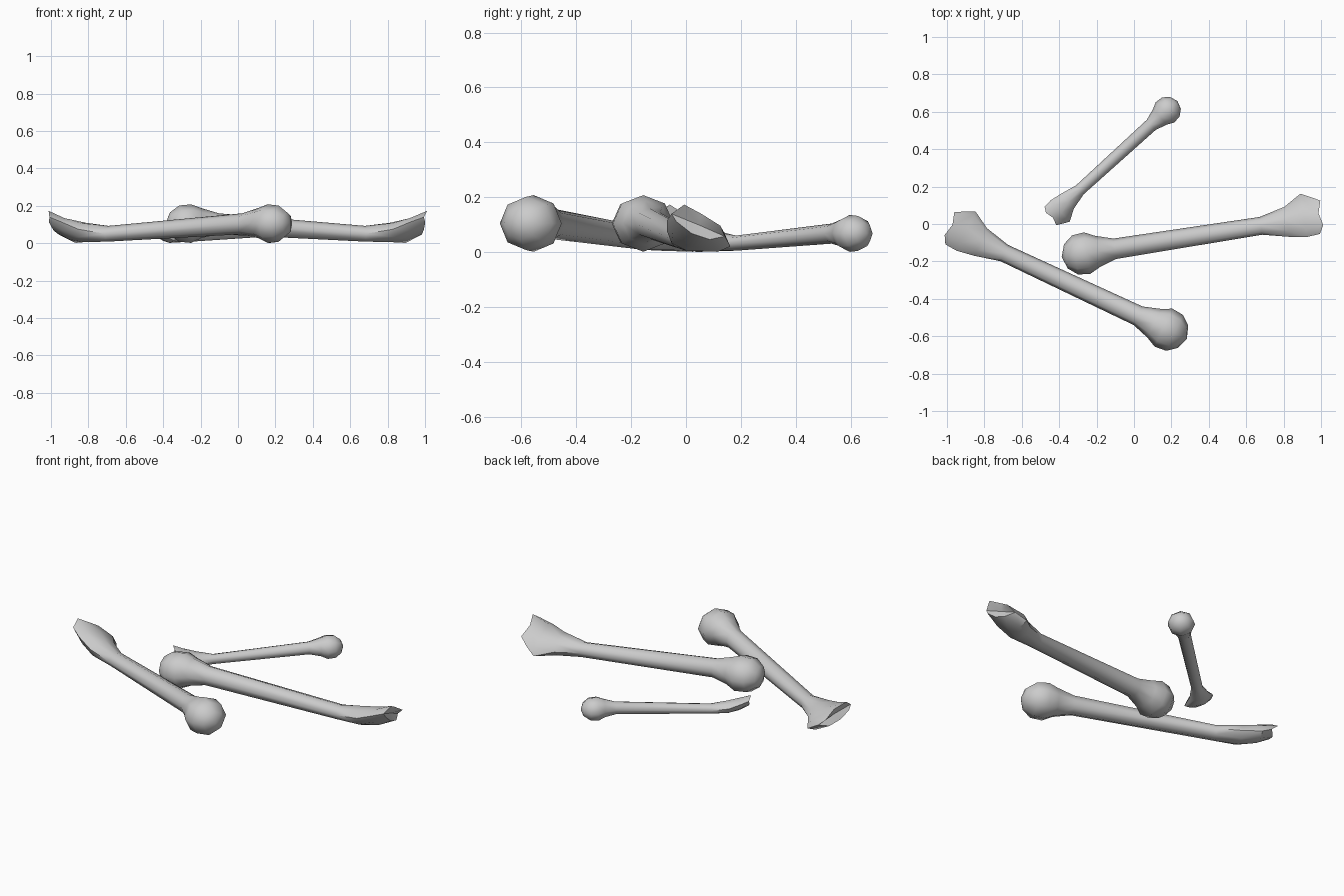
import bpy, bmesh, math
from mathutils import Vector, Matrix

if "Cube" in bpy.data.objects:
    bpy.data.objects.remove(bpy.data.objects["Cube"])

SIDES = 8
# cross-sections along the bone: distance, side offset, height, half width, half height, roll (deg)
RINGS = [
    (-0.085, 0.0, 0.105, 0.066, 0.060, 0),
    (-0.035, 0.0, 0.105, 0.106, 0.097, 0),
    (0.030, 0.0, 0.105, 0.112, 0.103, 0),
    (0.085, 0.0, 0.108, 0.085, 0.080, 0),
    (0.180, 0.0, 0.104, 0.055, 0.056, 0),
    (0.970, 0.0, 0.051, 0.048, 0.042, 0),
    (1.110, 0.0, 0.058, 0.083, 0.053, -12),
    (1.205, 0.02, 0.068, 0.126, 0.050, -22),
    (1.285, 0.0, 0.104, 0.098, 0.040, -28),
]


def bone(name, head, angle, scale=1.0, mirror=1):
    bm = bmesh.new()
    loops = []
    for u, v, z, rv, rz, roll in RINGS:
        r = math.radians(roll)
        loop = []
        for i in range(SIDES):
            a = 2 * math.pi * i / SIDES
            p, q = rv * math.cos(a), rz * math.sin(a)
            loop.append(bm.verts.new((u, v + p * math.cos(r) - q * math.sin(r),
                                      z + p * math.sin(r) + q * math.cos(r))))
        loops.append(loop)
    for a, b in zip(loops, loops[1:]):
        for i in range(SIDES):
            j = (i + 1) % SIDES
            bm.faces.new((a[i], a[j], b[j], b[i]))
    # rounded head cap and dented joint cap
    for loop, tip in ((loops[0], (-0.108, 0, 0.105)), (loops[-1], (1.265, 0.01, 0.10))):
        c = bm.verts.new(tip)
        for i in range(SIDES):
            bm.faces.new((loop[i], loop[(i + 1) % SIDES], c))
    # knuckle corners of the joint end reach past the rim
    end = loops[-1]
    end[0].co += Vector((-0.02, 0.02, 0.0))
    end[1].co += Vector((0.02, 0.01, 0.0))
    end[4].co += Vector((-0.01, -0.005, -0.01))
    end[3].co += Vector((0.015, 0.0, 0.012))
    m = (Matrix.Translation((head[0], head[1], 0)) @ Matrix.Rotation(math.radians(angle), 4, 'Z')
         @ Matrix.Diagonal((scale, scale * mirror, scale, 1)))
    bmesh.ops.transform(bm, matrix=m, verts=bm.verts)
    bmesh.ops.recalc_face_normals(bm, faces=bm.faces)
    for f in bm.faces:
        f.smooth = True
    me = bpy.data.meshes.new(name)
    bm.to_mesh(me)
    bm.free()
    ob = bpy.data.objects.new(name, me)
    bpy.context.collection.objects.link(ob)
    bpy.context.view_layer.objects.active = ob
    bpy.ops.object.select_all(action='DESELECT')
    ob.select_set(True)
    bpy.ops.object.shade_smooth_by_angle(angle=math.radians(50))
    return ob


# three scattered bones
bone("front_long_bone", (0.185, -0.567), 154.9, 1.0, -1)
bone("middle_long_bone", (-0.28, -0.16), 8.9)
bone("back_short_bone", (0.18, 0.61), 222.3, 0.655)
